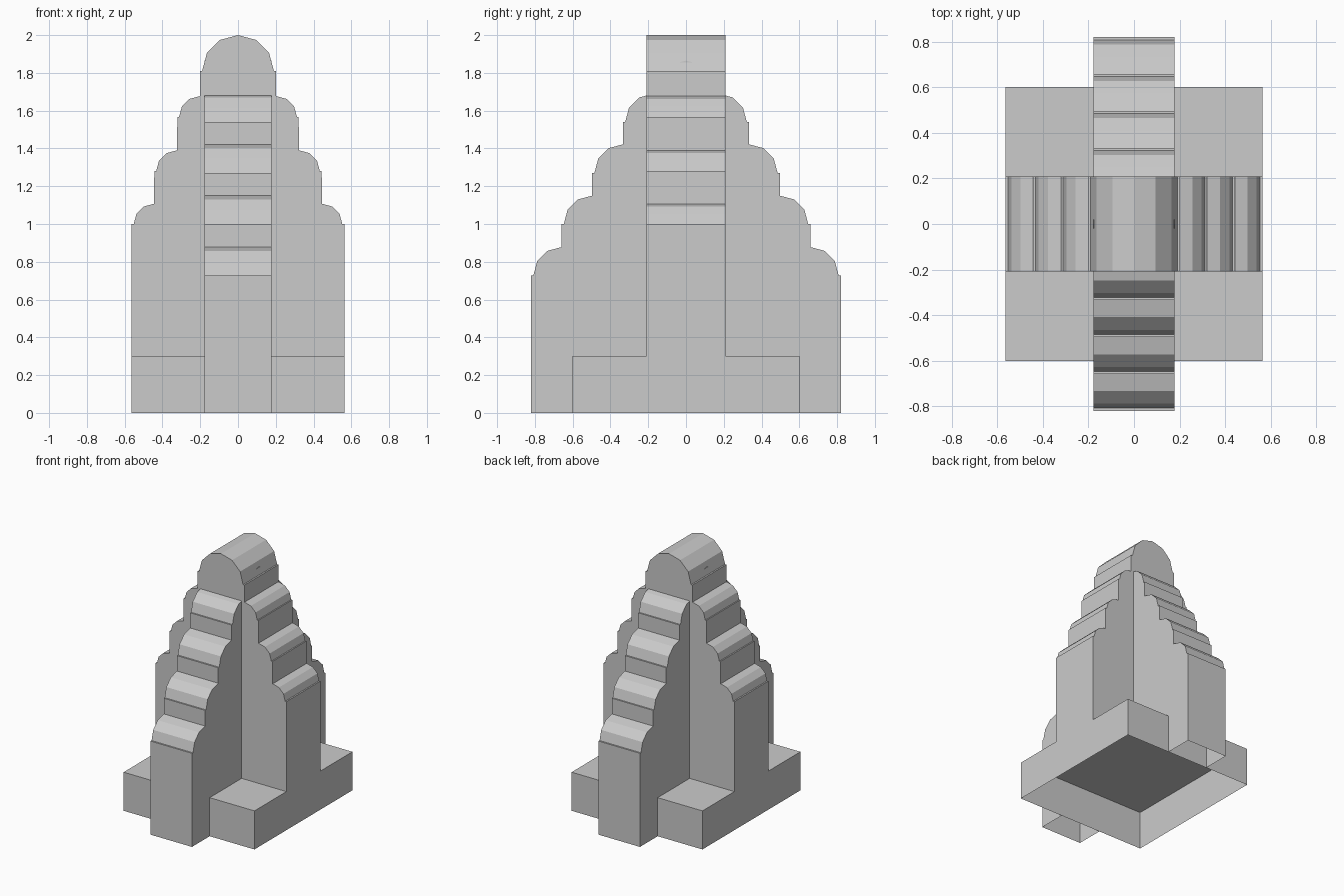
import bpy, bmesh
from math import cos, sin, radians

old = bpy.data.objects.get("Cube")
if old:
    bpy.data.objects.remove(old, do_unlink=True)

BASE_X, BASE_Y, BASE_Z = 0.563, 0.602, 0.3

stone = bpy.data.materials.new("grey stone")
stone.use_nodes = True
stone.diffuse_color = (0.6, 0.6, 0.6, 1)
stone.node_tree.nodes["Principled BSDF"].inputs["Base Color"].default_value = (0.6, 0.6, 0.6, 1)


def add_object(name, bm):
    mesh = bpy.data.meshes.new(name)
    bm.to_mesh(mesh)
    bm.free()
    mesh.materials.append(stone)
    obj = bpy.data.objects.new(name, mesh)
    bpy.context.collection.objects.link(obj)


def half_profile(foot, tiers):
    """Right half of a stepped outline; each tier is (wall, arc centre, spring height, radius)."""
    pts = list(foot)
    for wall, centre, spring, radius in tiers:
        pts.append((wall, spring))
        for angle in (0, 30, 60, 90):
            a = radians(angle)
            pts.append((centre + radius * cos(a), spring + radius * sin(a)))
        # The next wall rises from the top of this arc
        pts[-1] = (centre, spring + radius)
    return pts


def add_wing(name, half, depth, place):
    """Mirror a half outline, extrude it both ways and leave the underside open."""
    outline = half + [(-u, z) for u, z in reversed(half[:-1])]
    bm = bmesh.new()
    verts = [bm.verts.new(place(u, -depth, z)) for u, z in outline]
    face = bm.faces.new(verts)
    side = bmesh.ops.extrude_face_region(bm, geom=[face], use_keep_orig=True)
    moved = [g for g in side["geom"] if isinstance(g, bmesh.types.BMVert)]
    bmesh.ops.translate(bm, verts=moved, vec=place(0, 2 * depth, 0))
    bmesh.ops.recalc_face_normals(bm, faces=bm.faces)
    hidden = [f for f in bm.faces if max(v.co.z for v in f.verts) < BASE_Z + 0.001]
    bmesh.ops.delete(bm, geom=hidden, context='FACES')
    add_object(name, bm)


# Hollow plinth, open underneath
bm = bmesh.new()
bmesh.ops.create_cube(bm, size=1)
for v in bm.verts:
    v.co = (v.co.x * 2 * BASE_X, v.co.y * 2 * BASE_Y, (v.co.z + 0.5) * BASE_Z)
bm.normal_update()
bmesh.ops.delete(bm, geom=[f for f in bm.faces if f.normal.z < -0.5], context='FACES')
add_object("plinth", bm)

# Taller cross wing, stepping down to the left and right
cross = half_profile(
    [(BASE_X, BASE_Z)],
    [(BASE_X, 0.445, 1.0, 0.107),
     (0.443, 0.323, 1.28, 0.11),
     (0.321, 0.202, 1.567, 0.11),
     (0.202, 0.0, 1.81, 0.19)])
add_wing("cross_wing", cross, 0.209, lambda u, d, z: (u, d, z))

# Long wing, stepping down to the front and back past the plinth
long_half = half_profile(
    [(BASE_Y, BASE_Z), (BASE_Y, 0), (0.82, 0)],
    [(0.82, 0.658, 0.728, 0.15),
     (0.658, 0.497, 1.0, 0.15),
     (0.497, 0.333, 1.27, 0.152),
     (0.333, 0.172, 1.54, 0.15),
     (0.172, 0.0, 1.705, 0.16)])
add_wing("long_wing", long_half, 0.178, lambda u, d, z: (d, u, z))
